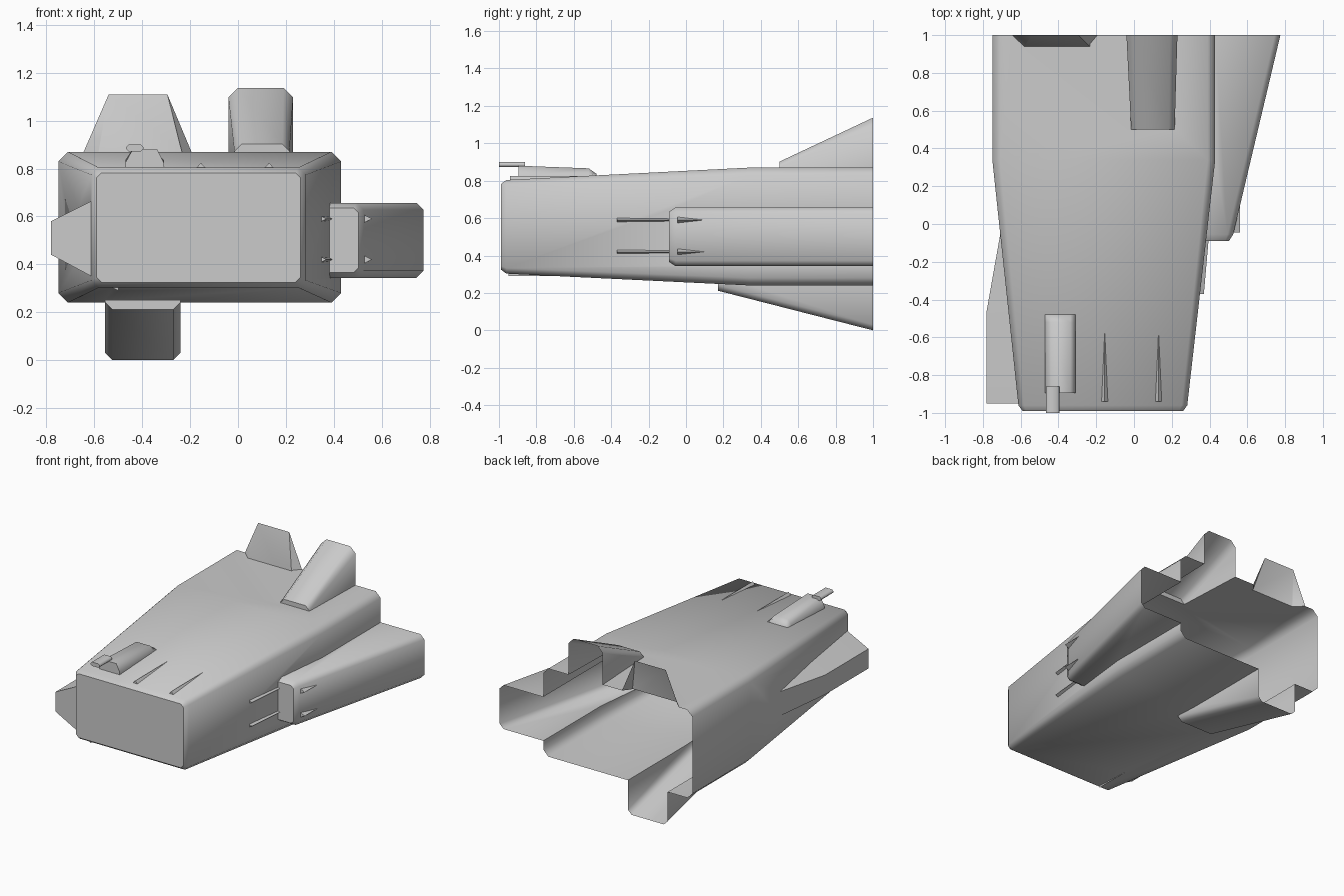
import bpy, bmesh, math

if "Cube" in bpy.data.objects:
    bpy.data.objects.remove(bpy.data.objects["Cube"])


def octo(x0, x1, z0, z1, c):
    """Rectangle with chamfered corners in the xz plane."""
    return [(x0 + c, z0), (x1 - c, z0), (x1, z0 + c), (x1, z1 - c),
            (x1 - c, z1), (x0 + c, z1), (x0, z1 - c), (x0, z0 + c)]


def box(x0, x1, z0, z1):
    return [(x0, z0), (x1, z0), (x1, z1), (x0, z1)]


def loft(name, rings):
    """Closed solid through cross-sections given as (y, profile)."""
    bm = bmesh.new()
    loops = [[bm.verts.new((x, y, z)) for x, z in prof] for y, prof in rings]
    n = len(loops[0])
    for a, b in zip(loops, loops[1:]):
        for i in range(n):
            j = (i + 1) % n
            bm.faces.new((a[i], a[j], b[j], b[i]))
    bm.faces.new(loops[0])
    bm.faces.new(loops[-1])
    bmesh.ops.recalc_face_normals(bm, faces=bm.faces[:])
    me = bpy.data.meshes.new(name)
    bm.to_mesh(me)
    bm.free()
    ob = bpy.data.objects.new(name, me)
    bpy.context.collection.objects.link(ob)
    return ob


def smooth(ob, angle=50):
    bpy.ops.object.select_all(action='DESELECT')
    ob.select_set(True)
    bpy.context.view_layer.objects.active = ob
    bpy.ops.object.shade_smooth_by_angle(angle=math.radians(angle))


END = 1.1  # solids overrun the open rear, then get trimmed at y = 1

# Main hull
back = octo(-.75, .43, .24, .87, .04)
hull = loft("hull", [(-.99, octo(-.59, .26, .325, .782, .02)),
                     (-.96, octo(-.612, .282, .303, .804, .03)),
                     (.34, back), (1, back), (END, back)])

# Right side pod, flaring backwards
p = octo(.33, .775, .343, .657, .03)
right_pod = loft("right_pod", [(-.09, octo(.33, .503, .365, .635, .02)),
                               (-.055, octo(.33, .525, .343, .657, .03)),
                               (1, p), (END, p)])

# Belly and top pods, wedge shaped
p = octo(-.555, -.24, .0, .4, .03)
belly_pod = loft("belly_pod", [(.17, octo(-.555, -.24, .212, .4, .03)), (1, p), (END, p)])
p = octo(-.04, .23, .7, 1.137, .04)
top_pod = loft("top_pod", [(.5, octo(-.015, .215, .7, .902, .03)), (1, p), (END, p)])

# Steep fin at the rear
p = [(-.675, .8), (-.165, .8), (-.295, 1.11), (-.54, 1.11)]
rear_fin = loft("rear_fin", [(.94, [(-.6, .8), (-.215, .8), (-.235, .873), (-.58, .873)]),
                             (1, p), (END, p)])

# Left cheek, tapering into the hull side
cheek = [(-.5, .29), (-.5, .72), (-.78, .58), (-.78, .44)]
left_cheek = loft("left_cheek", [(-.95, cheek), (-.46, cheek),
                                 (.02, [(-.5, .29), (-.5, .72), (-.695, .6), (-.695, .42)])])

# Join pods to hull
for pod in (right_pod, belly_pod, top_pod, rear_fin, left_cheek):
    mod = hull.modifiers.new(pod.name, 'BOOLEAN')
    mod.operation = 'UNION'
    mod.solver = 'EXACT'
    mod.object = pod
joined = bpy.data.meshes.new_from_object(
    hull.evaluated_get(bpy.context.evaluated_depsgraph_get()))
hull.modifiers.clear()
hull.data = joined
for pod in (right_pod, belly_pod, top_pod, rear_fin, left_cheek):
    bpy.data.objects.remove(pod)

# Trim the rear open
bm = bmesh.new()
bm.from_mesh(joined)
bmesh.ops.bisect_plane(bm, geom=bm.verts[:] + bm.edges[:] + bm.faces[:], dist=1e-5,
                       plane_co=(0, .9999, 0), plane_no=(0, 1, 0), clear_outer=True)
bm.to_mesh(joined)
bm.free()
smooth(hull)

# Raised ridges on the nose
for i, x in enumerate((-.155, .13)):
    tri = [(x - .03, .79), (x + .03, .79), (x, .824)]
    loft(f"nose_ridge_{i + 1}", [(-.94, tri), (-.58, tri)])

# Spikes along the hull side and on the right pod
for i, z in enumerate((.42, .59)):
    def tri(x):
        return [(x - .045, z - .022), (x, z), (x - .045, z + .022)]
    loft(f"side_rod_{i + 1}", [(-.37, tri(.37)), (-.07, tri(.396))])
    loft(f"pod_spike_{i + 1}", [(-.045, tri(.56)), (.1, tri(.561))])


# Turret and barrel
def hump(top, shoulder):
    return [(-.47, .79), (-.31, .79), (-.31, shoulder), (-.337, top),
            (-.44, top), (-.47, shoulder)]


turret = loft("turret", [(-.895, hump(.88, .825)), (-.52, hump(.866, .835)),
                         (-.478, hump(.836, .828))])
barrel = loft("barrel", [(-1, octo(-.467, -.395, .872, .9, .01)),
                         (-.86, octo(-.467, -.395, .872, .9, .01))])
smooth(turret, 70)
smooth(barrel)
